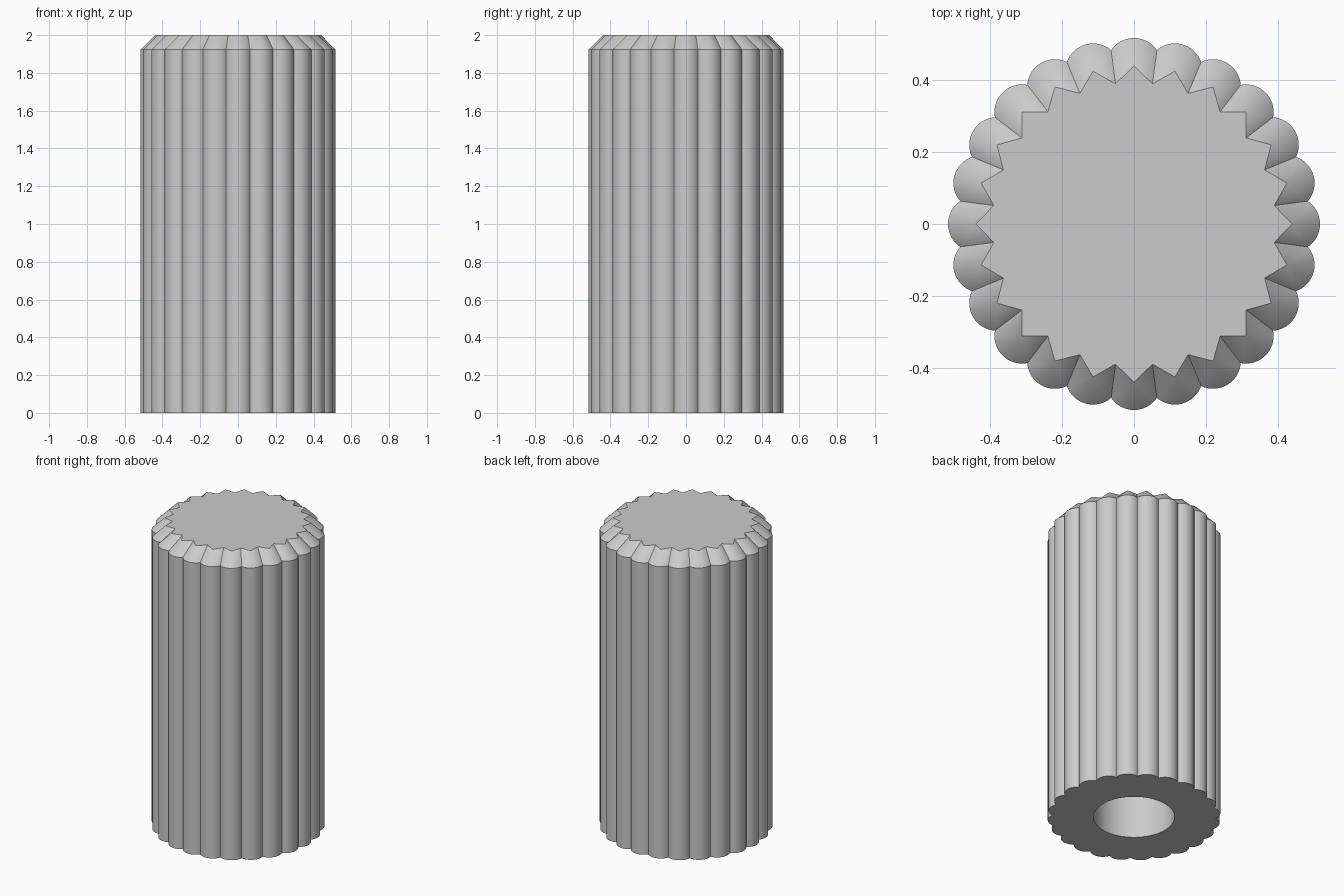
import bpy, bmesh
from math import sin, cos, atan2, sqrt, pi, radians

cube = bpy.data.objects.get("Cube")
if cube:
    bpy.data.objects.remove(cube, do_unlink=True)

LOBES, SEGS = 24, 16
CENTRE, RADIUS = 0.44, 0.077        # lobe centre distance and lobe radius
NOTCH = 0.393                       # inner radius of the notches on the top
SHOULDER, TOP = 1.923, 2.0
HOLE, DEPTH = 0.242, 1.6
STEP = 2 * pi / LOBES

grey = bpy.data.materials.new("light grey")
grey.use_nodes = True
colour = (0.6, 0.6, 0.6, 1)
grey.diffuse_color = colour
grey.node_tree.nodes["Principled BSDF"].inputs["Base Color"].default_value = colour

# Half sweep of a lobe arc, up to where it meets its neighbour
half = STEP / 2
valley = CENTRE * cos(half) + sqrt(RADIUS**2 - (CENTRE * sin(half))**2)
sweep = atan2(valley * sin(half), valley * cos(half) - CENTRE)

# Fluted outline
outline = []
for i in range(LOBES):
    a = i * STEP
    for j in range(SEGS):
        b = a + sweep * (2 * j / SEGS - 1)
        outline.append((CENTRE * cos(a) + RADIUS * cos(b),
                        CENTRE * sin(a) + RADIUS * sin(b)))
count = len(outline)

bm = bmesh.new()


def ring(points, z):
    return [bm.verts.new((x, y, z)) for x, y in points]


def bridge(lower, upper):
    for k in range(count):
        n = (k + 1) % count
        bm.faces.new((lower[k], lower[n], upper[n], upper[k]))


# Fluted wall, base ring and blind bore
bore = [(HOLE * cos(atan2(y, x)), HOLE * sin(atan2(y, x))) for x, y in outline]
base, shoulder = ring(outline, 0), ring(outline, SHOULDER)
mouth, bore_end = ring(bore, 0), ring(bore, DEPTH)
bridge(base, shoulder)
bridge(mouth, base)
bridge(bore_end, mouth)
bm.faces.new(bore_end)

# Chamfered end: a cone fan on each lobe, flat triangles beside each notch
cap = []
for i in range(LOBES):
    a = i * STEP
    for r, angle in ((NOTCH, a - half), (CENTRE, a)):
        cap.append(bm.verts.new((r * cos(angle), r * sin(angle), TOP)))
for i in range(LOBES):
    notch, tip, following = (cap[(2 * i + k) % len(cap)] for k in range(3))
    edge = [shoulder[(i * SEGS + j) % count] for j in range(SEGS + 1)]
    for p, q in zip(edge, edge[1:]):
        bm.faces.new((p, q, tip))
    bm.faces.new((notch, edge[0], tip))
    bm.faces.new((edge[-1], following, tip))
bm.faces.new(cap)

bmesh.ops.recalc_face_normals(bm, faces=bm.faces)
mesh = bpy.data.meshes.new("fluted_cylinder")
bm.to_mesh(mesh)
bm.free()
mesh.materials.append(grey)
body = bpy.data.objects.new("fluted_cylinder", mesh)
bpy.context.collection.objects.link(body)

bpy.ops.object.select_all(action='DESELECT')
body.select_set(True)
bpy.context.view_layer.objects.active = body
bpy.ops.object.shade_smooth_by_angle(angle=radians(25))
